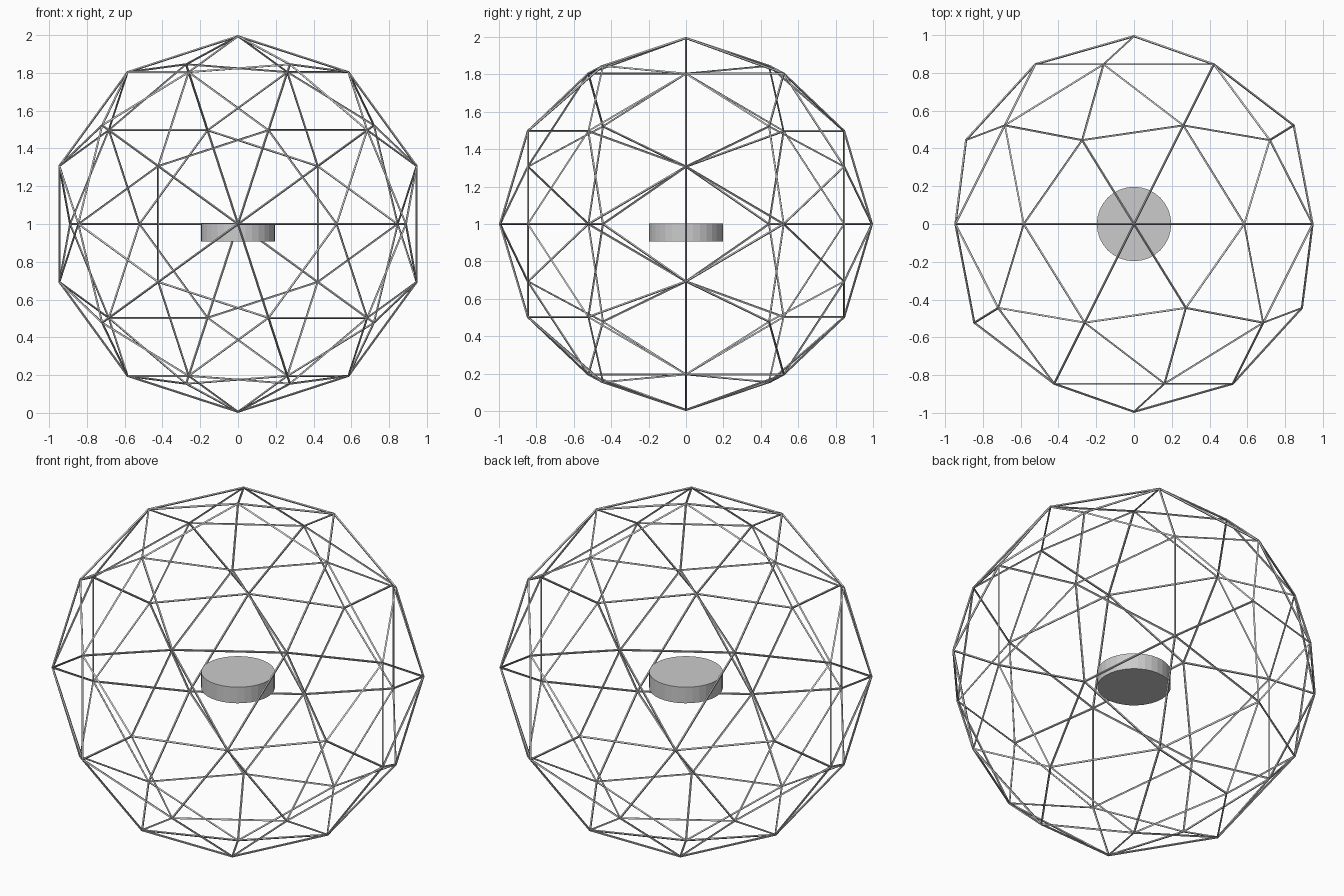
import bpy, bmesh
from math import pi
from mathutils import Matrix

if "Cube" in bpy.data.objects:
    bpy.data.objects.remove(bpy.data.objects["Cube"])

STRUT = 0.012          # strut thickness
RADIUS = 1 - STRUT / 2  # node radius, so the outside reaches 1


def add_object(name, bm):
    mesh = bpy.data.meshes.new(name)
    bm.to_mesh(mesh)
    bm.free()
    obj = bpy.data.objects.new(name, mesh)
    bpy.context.collection.objects.link(obj)
    return obj


# Geodesic frame: icosphere lying on its side, reduced to thin struts
bm = bmesh.new()
bmesh.ops.create_icosphere(
    bm, subdivisions=2, radius=RADIUS,
    matrix=Matrix.Translation((0, 0, 1)) @ Matrix.Rotation(pi / 2, 4, 'X'))
frame = add_object("geodesic_frame", bm)
wire = frame.modifiers.new("struts", 'WIREFRAME')
wire.thickness = STRUT
wire.offset = 0
wire.use_even_offset = True
wire.use_replace = True

# Central disc: short cylinder whose top sits at the sphere's centre
top, bottom = 1.002, 0.907
bm = bmesh.new()
bmesh.ops.create_cone(
    bm, cap_ends=True, segments=32, radius1=0.197, radius2=0.197,
    depth=top - bottom, matrix=Matrix.Translation((0, 0, (top + bottom) / 2)))
add_object("central_disc", bm)
